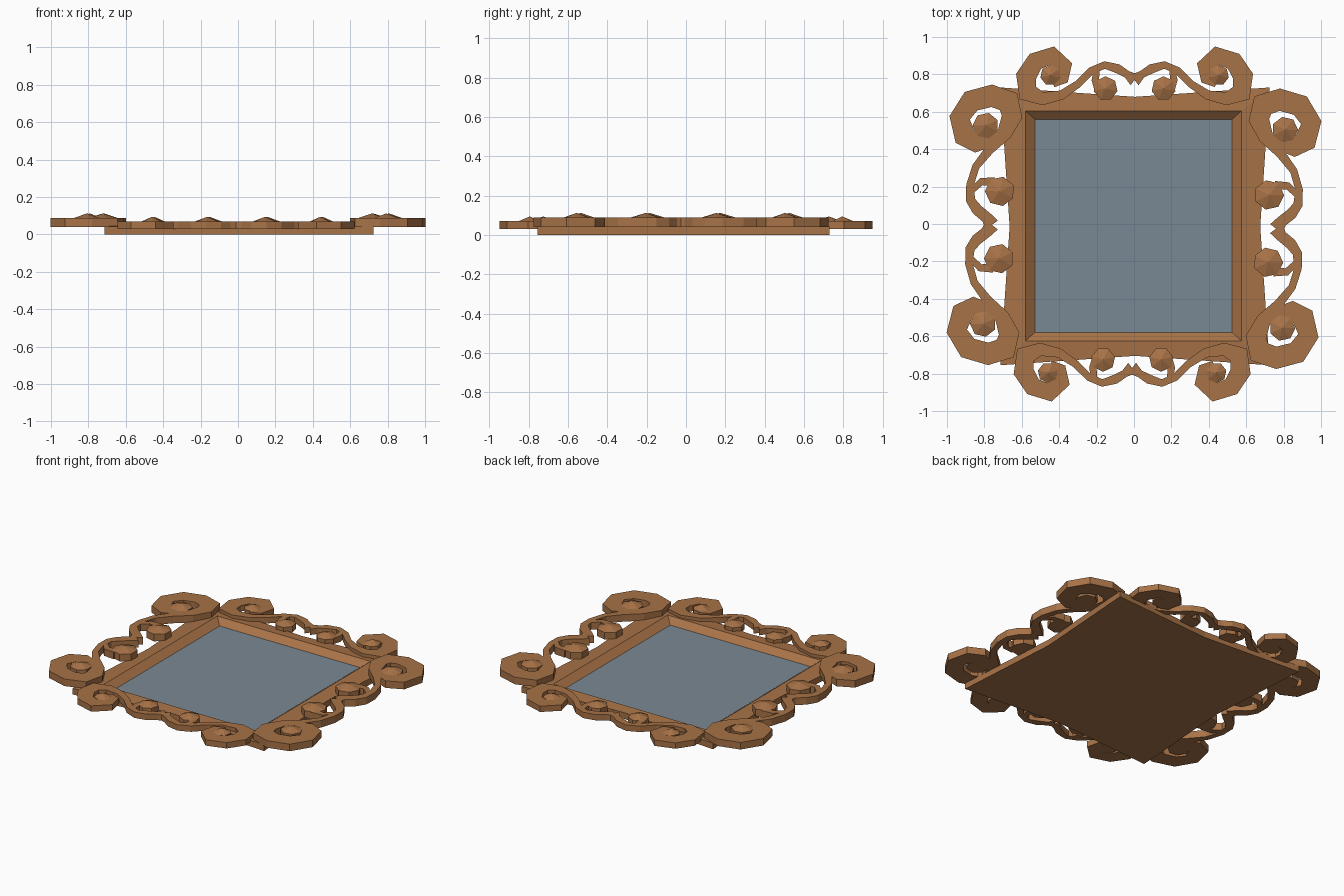
import bpy, bmesh, math
from mathutils import Vector

if "Cube" in bpy.data.objects:
    bpy.data.objects.remove(bpy.data.objects["Cube"], do_unlink=True)


def material(name, rgb):
    m = bpy.data.materials.new(name)
    m.use_nodes = True
    m.diffuse_color = (*rgb, 1)
    m.node_tree.nodes["Principled BSDF"].inputs["Base Color"].default_value = (*rgb, 1)
    return m


wood = material("carved brown wood", (0.39, 0.17, 0.063))
glass = material("grey blue glass", (0.195, 0.25, 0.295))


def finish(bm, name, mat):
    bmesh.ops.recalc_face_normals(bm, faces=bm.faces)
    mesh = bpy.data.meshes.new(name)
    bm.to_mesh(mesh)
    bm.free()
    mesh.materials.append(mat)
    ob = bpy.data.objects.new(name, mesh)
    bpy.context.collection.objects.link(ob)
    return ob


def bridge(bm, a, b):
    for i in range(len(a)):
        j = (i + 1) % len(a)
        bm.faces.new((a[i], a[j], b[j], b[i]))


def ribbon(bm, path, z0, z1, side):
    """Flat band of varying width along (out, along, half width) points."""
    pts = [Vector((u, v * side)) / 100 for u, v, w in path]
    rings = []
    for i, p in enumerate(pts):
        d = (pts[min(i + 1, len(pts) - 1)] - pts[max(i - 1, 0)]).normalized()
        n = Vector((-d.y, d.x)) * path[i][2] / 100
        a, b = p + n, p - n
        rings.append([bm.verts.new((q.x, q.y, z))
                      for q, z in ((a, z0), (b, z0), (b, z1), (a, z1))])
    for r, s in zip(rings, rings[1:]):
        bridge(bm, r, s)
    bm.faces.new(rings[0])
    bm.faces.new(rings[-1])


def knob(bm, u, v, r, z0, z1, side, sides=7):
    """Faceted disc with a low pointed top."""
    loops = []
    for z in (z0, z1):
        loops.append([bm.verts.new(((u + r * math.cos(t)) / 100,
                                    side * (v + r * math.sin(t)) / 100, z))
                      for t in (math.tau * i / sides for i in range(sides))])
    bridge(bm, *loops)
    bm.faces.new(loops[0])
    tip = bm.verts.new((u / 100, side * v / 100, z1 + 0.024))
    for i in range(sides):
        bm.faces.new((loops[1][i], loops[1][(i + 1) % sides], tip))


def ornament(name, bands, knobs, z0, z1, angle, loc):
    bm = bmesh.new()
    for side in (1, -1):
        for path in bands:
            ribbon(bm, path, z0, z1, side)
        for k in knobs:
            knob(bm, *k, z0, z1, side)
    ob = finish(bm, name, wood)
    ob.rotation_euler.z = angle
    ob.location = (*loc, 0)


# Frame: tray with bowed outer edges and a sloped inner recess
def loop(bm, l, r, b, t, z, bow=0.0):
    cx, cy = (l + r) / 2, (b + t) / 2
    pts = [(l, b), (cx, b + bow), (r, b), (r - bow, cy),
           (r, t), (cx, t - bow), (l, t), (l + bow, cy)]
    return [bm.verts.new((x, y, z)) for x, y in pts]


bm = bmesh.new()
base = loop(bm, -0.715, 0.725, -0.755, 0.73, 0, 0.05)
outer = loop(bm, -0.715, 0.725, -0.755, 0.73, 0.042, 0.05)
rim = loop(bm, -0.58, 0.575, -0.625, 0.605, 0.05)
sill = loop(bm, -0.53, 0.525, -0.58, 0.56, 0.012)
for a, b in ((base, outer), (outer, rim), (rim, sill)):
    bridge(bm, a, b)
bm.faces.new(base)
finish(bm, "frame", wood)

# Mirror pane
bm = bmesh.new()
bm.faces.new(loop(bm, -0.53, 0.525, -0.58, 0.56, 0.0125))
finish(bm, "mirror_pane", glass)

# Scrollwork on the long sides
side_scroll = [(76, 0, 4), (79, 4, 3), (84, 8, 3), (87.5, 13, 2.5), (88, 21, 2),
               (85, 31, 2), (78, 40, 2.5), (70, 49, 4), (66, 58, 5.5),
               (68, 66, 6.5), (77, 69, 6), (88, 66, 6), (94, 57, 5.5),
               (91, 47, 6), (85, 44, 5.5), (78, 46, 4.5), (76, 51, 3)]
side_sprig = [(87, 18, 1.5), (82, 23, 2), (75, 23, 2.5)]
side_knobs = [(80, 53, 7), (72, 18, 8)]
for name, turn in (("left_scrollwork", 0), ("right_scrollwork", math.pi)):
    ornament(name, (side_scroll, side_sprig), side_knobs, 0.04, 0.088,
             turn - 0.0135, (0, -0.015))

# Scrollwork on the top and bottom edges
end_scroll = [(77, 0, 3.5), (80, 4, 2), (83, 9, 2.5), (85, 16, 2), (82, 23, 2),
              (75, 30, 2), (69, 39, 2.5), (67, 49, 3.5), (70, 57, 5.5),
              (79, 58, 5.5), (87, 53, 5), (90, 44, 5), (84, 38, 5),
              (78, 39, 4), (76, 44, 3)]
end_sprig = [(84, 20, 1.5), (77, 21, 2), (72, 19, 2.5)]
end_knobs = [(79.5, 45, 5.5), (72.5, 15.5, 6.5)]
for name, turn, x in (("top_scrollwork", 1, 0.003), ("bottom_scrollwork", -1, -0.01)):
    ornament(name, (end_scroll, end_sprig), end_knobs, 0.03, 0.07,
             turn * math.pi / 2, (x, 0))
